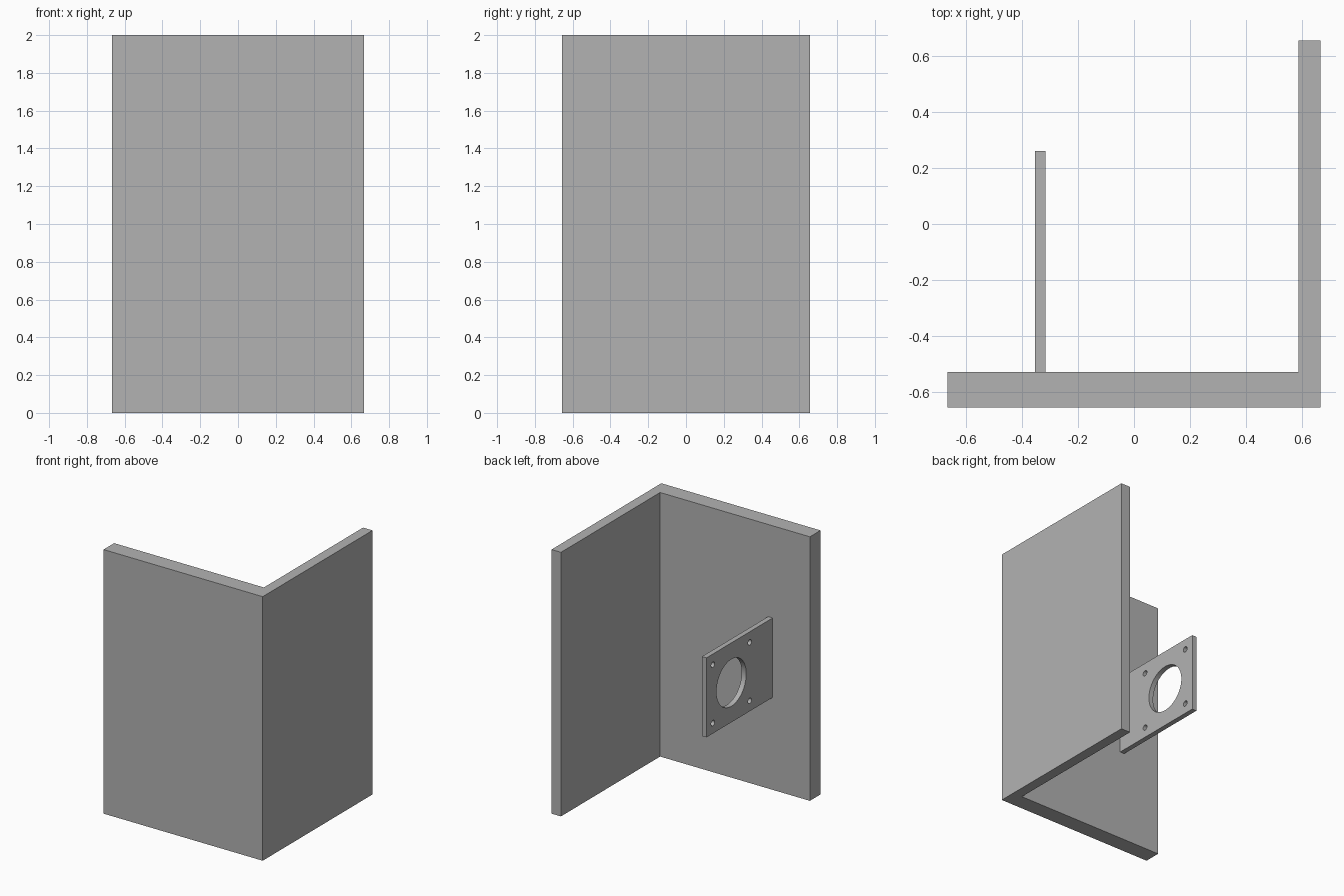
import bpy
import bmesh
from math import pi
from mathutils import Matrix, Vector

cube = bpy.data.objects.get("Cube")
if cube:
    bpy.data.objects.remove(cube, do_unlink=True)

grey = bpy.data.materials.new("plain grey")
grey.use_nodes = True
colour = (0.448, 0.448, 0.448, 1)
grey.diffuse_color = colour
grey.node_tree.nodes["Principled BSDF"].inputs["Base Color"].default_value = colour


def make_object(name, bm):
    bmesh.ops.recalc_face_normals(bm, faces=bm.faces)
    mesh = bpy.data.meshes.new(name)
    bm.to_mesh(mesh)
    bm.free()
    mesh.materials.append(grey)
    obj = bpy.data.objects.new(name, mesh)
    bpy.context.collection.objects.link(obj)
    return obj


X, Y = 0.667, 0.657        # half width and half depth
HEIGHT = 2.0
inner_x, inner_y = 0.588, -0.53

# Corner walls: an L profile raised to full height
bm = bmesh.new()
profile = [(-X, -Y), (X, -Y), (X, Y), (inner_x, Y), (inner_x, inner_y), (-X, inner_y)]
face = bm.faces.new([bm.verts.new((x, y, 0)) for x, y in profile])
raised = bmesh.ops.extrude_face_region(bm, geom=[face])["geom"]
bmesh.ops.translate(bm, vec=(0, 0, HEIGHT),
                    verts=[v for v in raised if isinstance(v, bmesh.types.BMVert)])
make_object("corner_walls", bm)

# Mounting plate standing out from the inside of the front wall
low, high = Vector((-0.355, inner_y, 0.7)), Vector((-0.317, 0.262, 1.302))
bm = bmesh.new()
bmesh.ops.create_cube(bm, size=1, matrix=Matrix.Translation((low + high) / 2)
                      @ Matrix.Diagonal((*(high - low), 1)))
plate = make_object("mounting_plate", bm)

# One large hole with a bolt hole at each corner around it
centre = Vector((-0.336, -0.036, 1.0))
spacing = 0.221
holes = [(0, 0, 0.178)] + [(a, b, 0.021) for a in (-spacing, spacing)
                           for b in (-spacing, spacing)]
bm = bmesh.new()
for dy, dz, radius in holes:
    bmesh.ops.create_cone(bm, cap_ends=True, segments=64, radius1=radius,
                          radius2=radius, depth=0.2,
                          matrix=Matrix.Translation(centre + Vector((0, dy, dz)))
                          @ Matrix.Rotation(pi / 2, 4, "Y"))
cutter = make_object("hole_cutter", bm)
cutter.hide_render = True

cut = plate.modifiers.new("holes", "BOOLEAN")
cut.operation = "DIFFERENCE"
cut.solver = "EXACT"
cut.object = cutter
bpy.ops.object.select_all(action="DESELECT")
plate.select_set(True)
bpy.context.view_layer.objects.active = plate
bpy.ops.object.modifier_apply(modifier=cut.name)
bpy.data.objects.remove(cutter, do_unlink=True)
bpy.ops.object.shade_smooth_by_angle()
